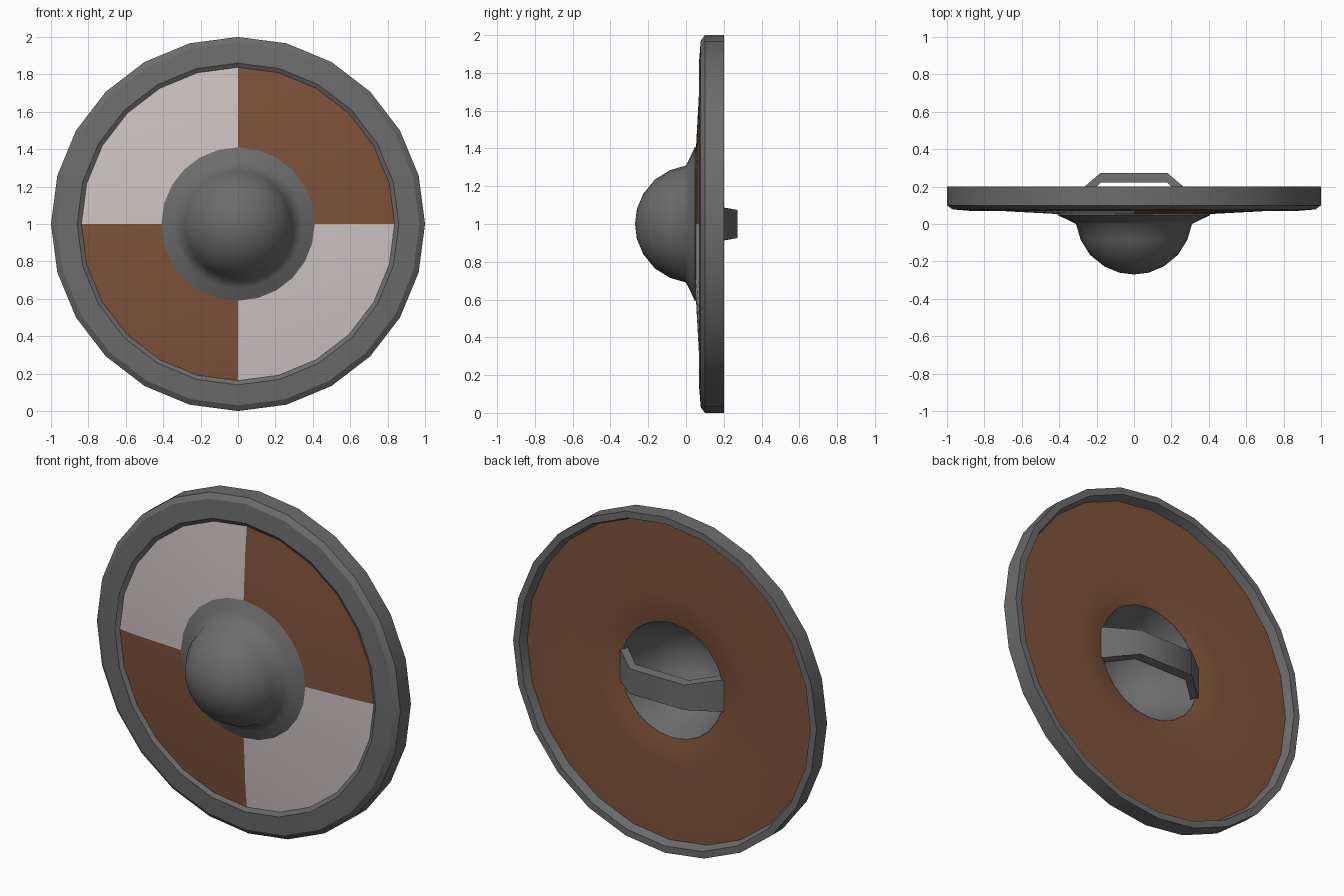
import bpy, bmesh, math

if "Cube" in bpy.data.objects:
    bpy.data.objects.remove(bpy.data.objects["Cube"])

SIDES = 24


def material(name, rgb):
    m = bpy.data.materials.new(name)
    m.diffuse_color = (*rgb, 1)
    m.use_nodes = True
    m.node_tree.nodes["Principled BSDF"].inputs["Base Color"].default_value = m.diffuse_color
    return m


iron = material("iron_grey", (0.15, 0.15, 0.15))
brown = material("brown_paint", (0.21, 0.085, 0.042))
pale = material("pale_paint", (0.62, 0.55, 0.55))


def finish(name, bm, mats, angle=40):
    bmesh.ops.recalc_face_normals(bm, faces=bm.faces)
    mesh = bpy.data.meshes.new(name)
    bm.to_mesh(mesh)
    bm.free()
    obj = bpy.data.objects.new(name, mesh)
    bpy.context.collection.objects.link(obj)
    for m in mats:
        mesh.materials.append(m)
    bpy.ops.object.select_all(action='DESELECT')
    obj.select_set(True)
    bpy.context.view_layer.objects.active = obj
    bpy.ops.object.shade_smooth_by_angle(angle=math.radians(angle))
    return obj


def lathe(name, profile, mats, closed=True, angle=40):
    """Spin (radius, y) points around the shield's centre axis."""
    bm = bmesh.new()
    rings = []
    for r, y in profile:
        if r == 0:
            rings.append([bm.verts.new((0, y, 1))] * SIDES)
        else:
            rings.append([bm.verts.new((r * math.sin(math.tau * i / SIDES), y,
                                        1 + r * math.cos(math.tau * i / SIDES)))
                          for i in range(SIDES)])
    pairs = list(zip(rings, rings[1:]))
    if closed:
        pairs.append((rings[-1], rings[0]))
    for a, b in pairs:
        for i in range(SIDES):
            j = (i + 1) % SIDES
            bm.faces.new(dict.fromkeys((a[i], a[j], b[j], b[i])))
    return finish(name, bm, mats, angle)


# Metal rim with bevelled front edges
lathe("rim", [(1, 0.2), (1, 0.1), (0.97, 0.078), (0.86, 0.069), (0.835, 0.085),
              (0.9, 0.12), (0.94, 0.145), (0.96, 0.2)], [iron], angle=30)

# Wooden board, slightly coned, open in the middle
board = lathe("board", [(0.385, 0.052), (0.7, 0.069), (0.945, 0.095), (0.945, 0.15),
                        (0.5, 0.15), (0.42, 0.146), (0.34, 0.13)], [brown, pale])
# Painted quarters on the front
for p in board.data.polygons:
    if p.normal.y < -0.5 and p.center.x * (p.center.z - 1) < 0:
        p.material_index = 1

# Hollow domed boss with flared flange
lathe("boss", [(0, -0.27), (0.08, -0.26), (0.16, -0.226), (0.235, -0.165), (0.285, -0.085),
               (0.31, 0), (0.345, 0.018), (0.41, 0.048), (0.385, 0.07), (0.341, 0.131),
               (0.31, 0.05), (0.265, -0.08), (0.215, -0.15), (0.145, -0.206),
               (0.07, -0.236), (0, -0.245)], [iron], closed=False, angle=55)

# Bent grip across the hollow: section swept along five stations
bm = bmesh.new()
stations = [(-0.345, 0.13, 0.1), (-0.18, 0.272, 0.077), (0, 0.272, 0.077),
            (0.18, 0.272, 0.077), (0.345, 0.13, 0.1)]
rings = []
for x, y, half in stations:
    section = [(-half * 0.97, 0), (half * 0.97, 0), (half * 1.08, -0.05), (-half * 1.08, -0.05)]
    rings.append([bm.verts.new((x * (1 + 0.4 * dy), y + dy, 1 + dz)) for dz, dy in section])
for a, b in zip(rings, rings[1:]):
    for i in range(4):
        j = (i + 1) % 4
        bm.faces.new((a[i], a[j], b[j], b[i]))
for end in (rings[0], rings[-1]):
    bm.faces.new(end)
finish("grip", bm, [iron], 45)
